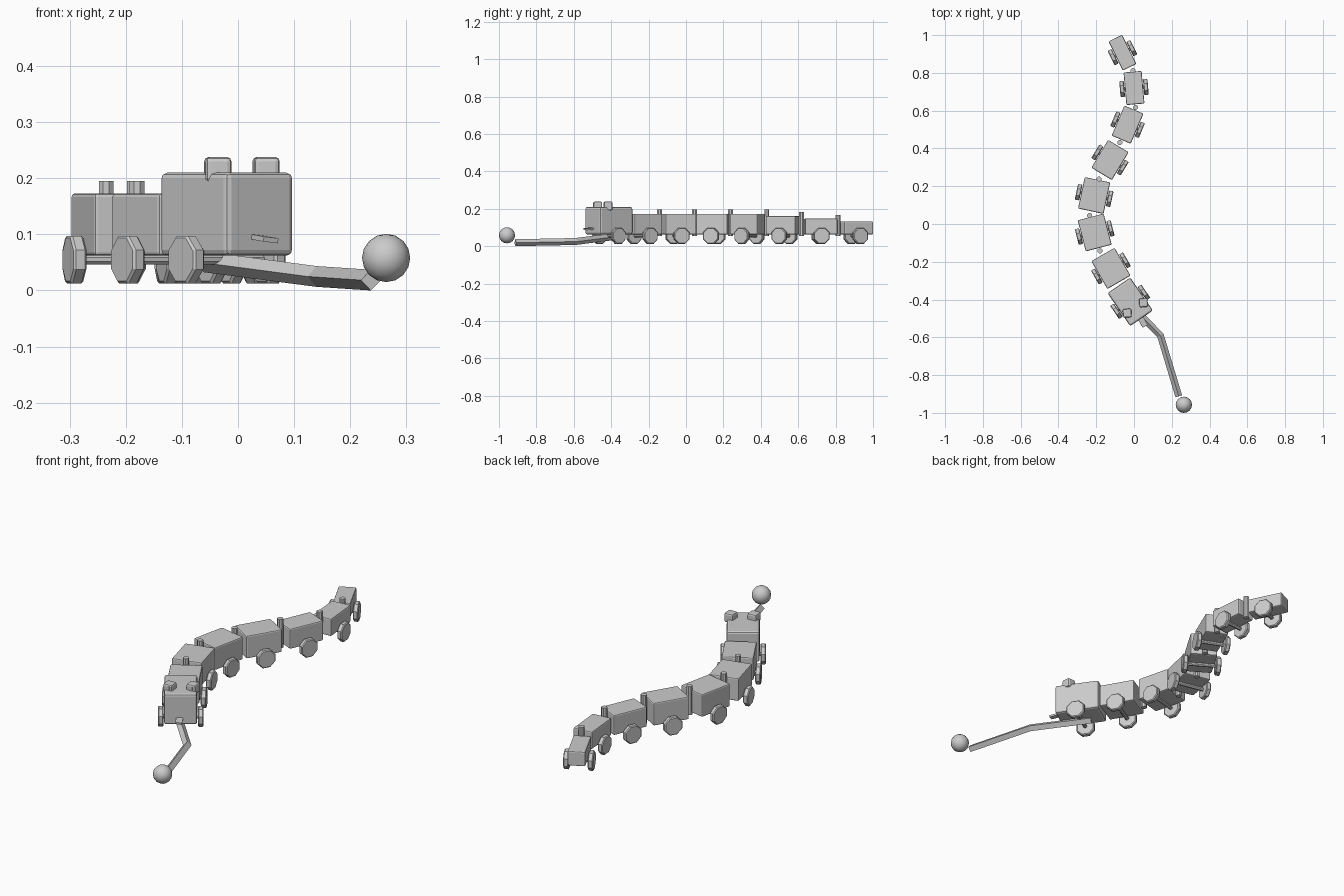
import bpy, bmesh, math
from mathutils import Matrix, Vector

if "Cube" in bpy.data.objects:
    bpy.data.objects.remove(bpy.data.objects["Cube"])

grey = bpy.data.materials.new("plain_grey")
grey.use_nodes = True
colour = (0.6, 0.6, 0.6, 1)
grey.diffuse_color = colour
grey.node_tree.nodes["Principled BSDF"].inputs["Base Color"].default_value = colour


def finish(name, bm, matrix):
    mesh = bpy.data.meshes.new(name)
    bm.transform(matrix)
    bmesh.ops.recalc_face_normals(bm, faces=bm.faces)
    bm.to_mesh(mesh)
    bm.free()
    mesh.materials.append(grey)
    obj = bpy.data.objects.new(name, mesh)
    bpy.context.collection.objects.link(obj)
    return obj


def block(name, size, matrix, bevel=0.0):
    bm = bmesh.new()
    bmesh.ops.create_cube(bm, size=1, matrix=Matrix.Diagonal((*size, 1)))
    if bevel:
        bmesh.ops.bevel(bm, geom=bm.edges[:], offset=bevel, segments=2, profile=0.5, affect='EDGES')
    return finish(name, bm, matrix)


def cylinder(name, radius, depth, sides, matrix, bevel=0.0):
    bm = bmesh.new()
    bmesh.ops.create_cone(bm, cap_ends=True, segments=sides, radius1=radius, radius2=radius,
                          depth=depth, matrix=Matrix.Rotation(math.pi / sides, 4, 'Z'))
    if bevel:
        rims = [e for e in bm.edges if abs(e.verts[0].co.z - e.verts[1].co.z) < 1e-5]
        bmesh.ops.bevel(bm, geom=rims, offset=bevel, segments=1, affect='EDGES')
    return finish(name, bm, matrix)


BOTTOM = 0.062
# x, y, turn in degrees, width, length, top height
cars = [
    ("head", -0.02, -0.412, 34.5, 0.146, 0.212, 0.21),
    ("body_1", -0.122, -0.235, 30, 0.142, 0.17, 0.173),
    ("body_2", -0.208, -0.045, 14.5, 0.142, 0.17, 0.173),
    ("body_3", -0.211, 0.151, -12, 0.138, 0.17, 0.173),
    ("body_4", -0.127, 0.339, -31, 0.127, 0.172, 0.173),
    ("body_5", -0.034, 0.526, -23, 0.110, 0.173, 0.16),
    ("body_6", 0.0, 0.72, 5, 0.096, 0.173, 0.147),
    ("tail", -0.061, 0.907, 26, 0.080, 0.172, 0.133),
]

# Bodies, each with one pair of wheels on an axle
for name, x, y, turn, width, length, top in cars:
    frame = Matrix.Translation((x, y, 0)) @ Matrix.Rotation(math.radians(turn), 4, 'Z')
    block(name, (width, length, top - BOTTOM), frame @ Matrix.Translation((0, 0, (top + BOTTOM) / 2)),
          0.01 if name == "head" else 0.006)
    across = Matrix.Rotation(math.pi / 2, 4, 'Y')
    axle = frame @ Matrix.Translation((0, 0, 0.055))
    cylinder(name + "_axle", 0.009, width + 0.02, 8, axle @ across)
    for side, label in ((1, "left"), (-1, "right")):
        place = axle @ Matrix.Translation((side * (width / 2 + 0.015), 0, 0))
        cylinder(name + "_wheel_" + label, 0.046, 0.024, 8, place @ across, 0.004)

# Pegs at the joints: x, y, top height
pegs = [(-0.18, -0.142, 0.195), (-0.235, 0.045, 0.195), (-0.185, 0.238, 0.195),
        (-0.075, 0.432, 0.195), (0.008, 0.617, 0.182), (-0.006, 0.812, 0.167)]
for i, (x, y, top) in enumerate(pegs):
    cylinder(f"joint_peg_{i + 1}", 0.014, top - 0.055, 8, Matrix.Translation((x, y, (top + 0.055) / 2)))

# Eyes with narrow pupils
for label, x, y in (("right", -0.036, -0.472), ("left", 0.05, -0.417)):
    frame = Matrix.Translation((x, y, 0.215)) @ Matrix.Rotation(math.radians(5), 4, 'Z')
    block("eye_" + label, (0.046, 0.046, 0.046), frame, 0.008)
    block("pupil_" + label, (0.008, 0.006, 0.022), frame @ Matrix.Translation((0.006, -0.022, 0.003)))

# Tongue
block("tongue", (0.03, 0.09, 0.009),
      Matrix.Translation((0.037, -0.502, 0.094)) @ Matrix.Rotation(math.radians(29), 4, 'Z')
      @ Matrix.Rotation(math.radians(5), 4, 'X') @ Matrix.Rotation(math.radians(6), 4, 'Y'))

# Pull cord: a diamond section swept along three points
path = [Vector(p) for p in ((-0.06, -0.385, 0.051), (0.14, -0.59, 0.025), (0.237, -0.912, 0.0185))]
bm = bmesh.new()
rings = []
for i, point in enumerate(path):
    before = (point - path[i - 1]).normalized() if i else Vector()
    after = (path[i + 1] - point).normalized() if i < len(path) - 1 else Vector()
    along = (before + after).normalized()
    sideways = along.cross(Vector((0, 0, 1))).normalized()
    up = sideways.cross(along)
    rings.append([bm.verts.new(point + 0.0185 * d) for d in (sideways, up, -sideways, -up)])
for a, b in zip(rings, rings[1:]):
    for k in range(4):
        n = (k + 1) % 4
        bm.faces.new((a[k], a[n], b[n], b[k]))
bm.faces.new(rings[0])
bm.faces.new(rings[-1])
finish("pull_cord", bm, Matrix())

# Ball at the end of the cord
bm = bmesh.new()
bmesh.ops.create_uvsphere(bm, u_segments=16, v_segments=8, radius=0.043)
ball = finish("pull_ball", bm, Matrix.Translation((0.264, -0.957, 0.058)))
for face in ball.data.polygons:
    face.use_smooth = True
